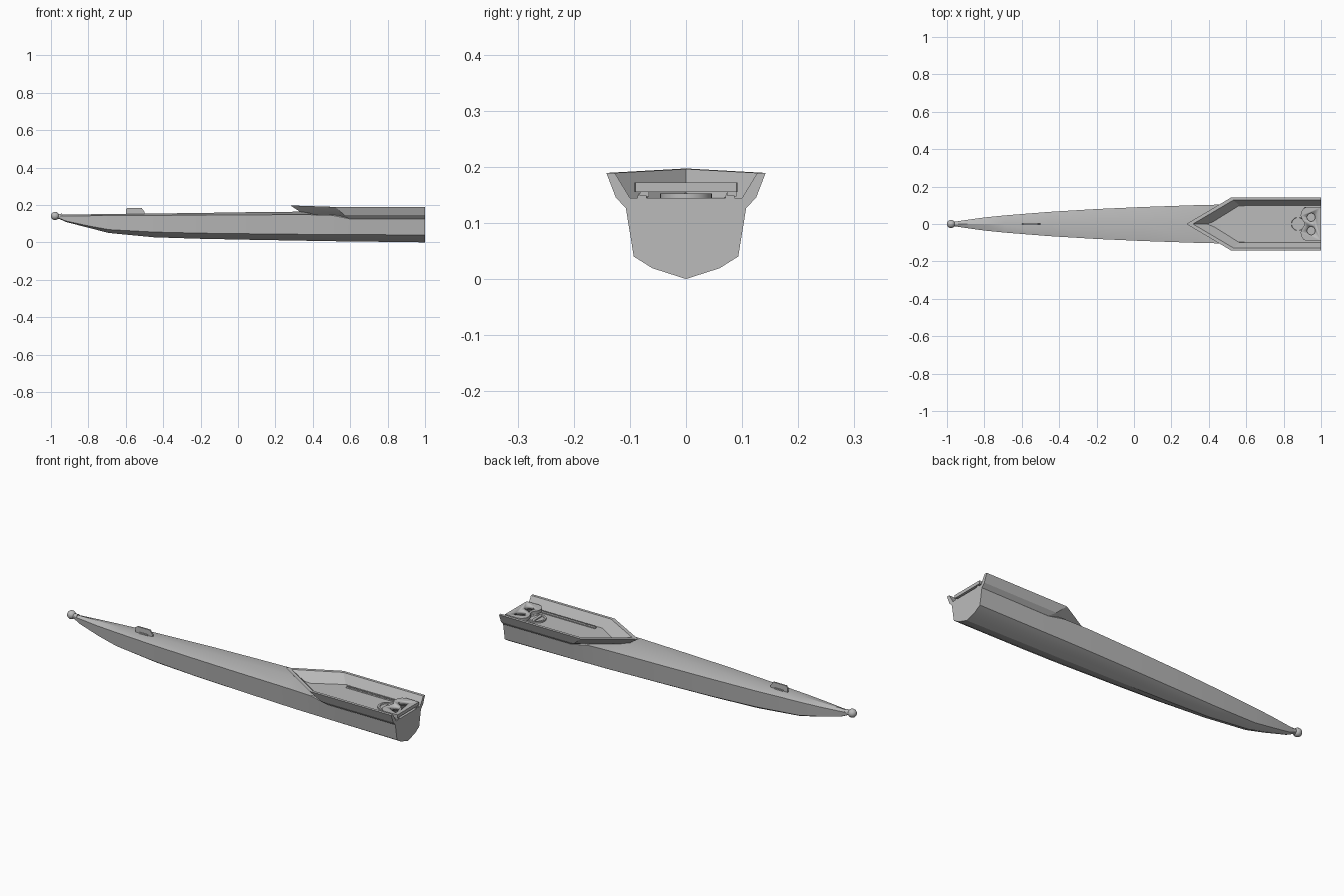
import bpy, bmesh, math
from mathutils import Matrix

if "Cube" in bpy.data.objects:
    bpy.data.objects.remove(bpy.data.objects["Cube"])

gray = bpy.data.materials.new("plain gray")
gray.diffuse_color = (0.5, 0.5, 0.5, 1)
gray.use_nodes = True
gray.node_tree.nodes["Principled BSDF"].inputs["Base Color"].default_value = gray.diffuse_color


def finish(name, bm, angle=30):
    bmesh.ops.recalc_face_normals(bm, faces=bm.faces)
    me = bpy.data.meshes.new(name)
    bm.to_mesh(me)
    bm.free()
    me.materials.append(gray)
    ob = bpy.data.objects.new(name, me)
    bpy.context.collection.objects.link(ob)
    bpy.ops.object.select_all(action='DESELECT')
    ob.select_set(True)
    bpy.context.view_layer.objects.active = ob
    bpy.ops.object.shade_smooth_by_angle(angle=math.radians(angle))
    return ob


def loft(name, rings, angle=30):
    bm = bmesh.new()
    vs = [[bm.verts.new(p) for p in r] for r in rings]
    n = len(rings[0])
    for a, b in zip(vs, vs[1:]):
        for i in range(n):
            j = (i + 1) % n
            bm.faces.new((a[i], a[j], b[j], b[i]))
    bm.faces.new(vs[0])
    bm.faces.new(vs[-1])
    return finish(name, bm, angle)


def prism(name, outline, z0, z1):
    return loft(name, [[(x, y, z) for x, y in outline] for z in (z0, z1)])


def cylinder(name, x, y, z0, z1, r, segs=32):
    ring = [(x + r * math.cos(2 * math.pi * i / segs), y + r * math.sin(2 * math.pi * i / segs))
            for i in range(segs)]
    return prism(name, ring, z0, z1)


def box(name, x0, x1, y0, y1, z0, z1):
    return prism(name, [(x0, y0), (x1, y0), (x1, y1), (x0, y1)], z0, z1)


# Hull: x, half width, keel z, bilge z, sheer z, shoulder z, ridge z
stations = [
    (-0.965, 0.011, 0.130, 0.133, 0.142, 0.143, 0.148),
    (-0.92, 0.018, 0.109, 0.114, 0.142, 0.143, 0.149),
    (-0.80, 0.035, 0.078, 0.088, 0.142, 0.143, 0.150),
    (-0.69, 0.046, 0.050, 0.068, 0.143, 0.144, 0.151),
    (-0.45, 0.065, 0.027, 0.055, 0.144, 0.145, 0.154),
    (-0.20, 0.080, 0.019, 0.049, 0.146, 0.147, 0.157),
    (0.05, 0.091, 0.014, 0.046, 0.147, 0.148, 0.161),
    (0.34, 0.101, 0.009, 0.043, 0.148, 0.149, 0.164),
    (0.43, 0.103, 0.007, 0.042, 0.147, 0.147, 0.146),
    (0.50, 0.104, 0.006, 0.042, 0.145, 0.145, 0.145),
    (0.60, 0.105, 0.005, 0.041, 0.125, 0.144, 0.144),
    (1.00, 0.107, 0.000, 0.040, 0.125, 0.144, 0.144),
]
rings = []
for x, w, k, b, s, sh, r in stations:
    half = [(0.56 * w, k + 0.48 * (b - k)), (0.87 * w, b), (w, s), (0.93 * w, sh)]
    sec = [(0, k)] + half + [(0, r)] + [(-y, z) for y, z in reversed(half)]
    rings.append([(x, y, z) for y, z in sec])
loft("hull", rings, 20)

# Flared coaming, swept around the cockpit in a V
apex = [(0.34, 0, 0.155), (0.325, 0, 0.168), (0.28, 0, 0.197), (0.315, 0, 0.196), (0.41, 0, 0.143)]
corner = [(0.60, 0.104, 0.125), (0.57, 0.125, 0.145), (0.52, 0.142, 0.189),
          (0.53, 0.127, 0.189), (0.565, 0.099, 0.143)]
end = [(1.0, max(y, 0.099), z) for x, y, z in corner]
end[0] = (1.0, 0.106, 0.125)


def flip(ring):
    return [(x, -y, z) for x, y, z in ring]


loft("coaming", [flip(end), flip(corner), apex, corner, end], 15)

# Bow ball and collar
bm = bmesh.new()
bmesh.ops.create_uvsphere(bm, u_segments=24, v_segments=14, radius=0.022,
                          matrix=Matrix.Translation((-0.978, 0, 0.141)))
finish("bow_ball", bm)
loft("bow_collar", [[(x, r * math.cos(a * math.pi / 8), 0.139 + r * math.sin(a * math.pi / 8))
                     for a in range(16)] for x, r in ((-0.97, 0.013), (-0.94, 0.014))])

# Bow number holder: thin plate on a narrow foot
loft("bow_plate", [[(-0.60, y, 0.150), (-0.50, y, 0.150), (-0.50, y, 0.162),
                    (-0.515, y, 0.184), (-0.59, y, 0.184), (-0.60, y, 0.176)]
                   for y in (-0.004, 0.004)])
box("bow_plate_foot", -0.575, -0.525, -0.008, 0.008, 0.150, 0.158)

# Slide rails
for side, y in (("left", 0.078), ("right", -0.078)):
    box("rail_" + side, 0.585, 1.0, y - 0.008, y + 0.008, 0.143, 0.149)
    box("rail_groove_lip_" + side, 0.59, 1.0, y - 0.007, y - 0.004, 0.149, 0.152)
    cylinder("rail_bolt_" + side, 0.635, y + 0.002, 0.149, 0.152, 0.004, 12)
    box("seat_roller_" + side, 0.91, 0.985, y - 0.004, y + 0.012, 0.147, 0.157)

# Seat with two lobes and two holes
pts = [(1.0, 0.09), (0.925, 0.092), (0.905, 0.083), (0.893, 0.065), (0.891, 0.045),
       (0.898, 0.025), (0.908, 0.01)]
outline = pts + [(x, -y) for x, y in reversed(pts)]
seat = prism("seat", outline, 0.155, 0.172)
for y in (-0.036, 0.036):
    cutter = cylinder("seat_hole_cutter", 0.947, y, 0.14, 0.19, 0.022)
    cutter.hide_render = True
    cutter.hide_viewport = True
    mod = seat.modifiers.new("hole", 'BOOLEAN')
    mod.object = cutter
    mod.solver = 'EXACT'

# Round hatch: ring with a recessed lid and grip bars
bm = bmesh.new()
rings = []
for r, z in ((0.046, 0.143), (0.046, 0.152), (0.036, 0.152), (0.034, 0.147)):
    rings.append([bm.verts.new((0.877 + r * math.cos(i * math.pi / 16), r * math.sin(i * math.pi / 16), z))
                  for i in range(32)])
for a, b in zip(rings, rings[1:]):
    for i in range(32):
        j = (i + 1) % 32
        bm.faces.new((a[i], a[j], b[j], b[i]))
bm.faces.new(rings[-1])
bm.faces.new(rings[0])
finish("hatch", bm)
box("hatch_grip", 0.869, 0.885, -0.034, 0.034, 0.146, 0.152)
